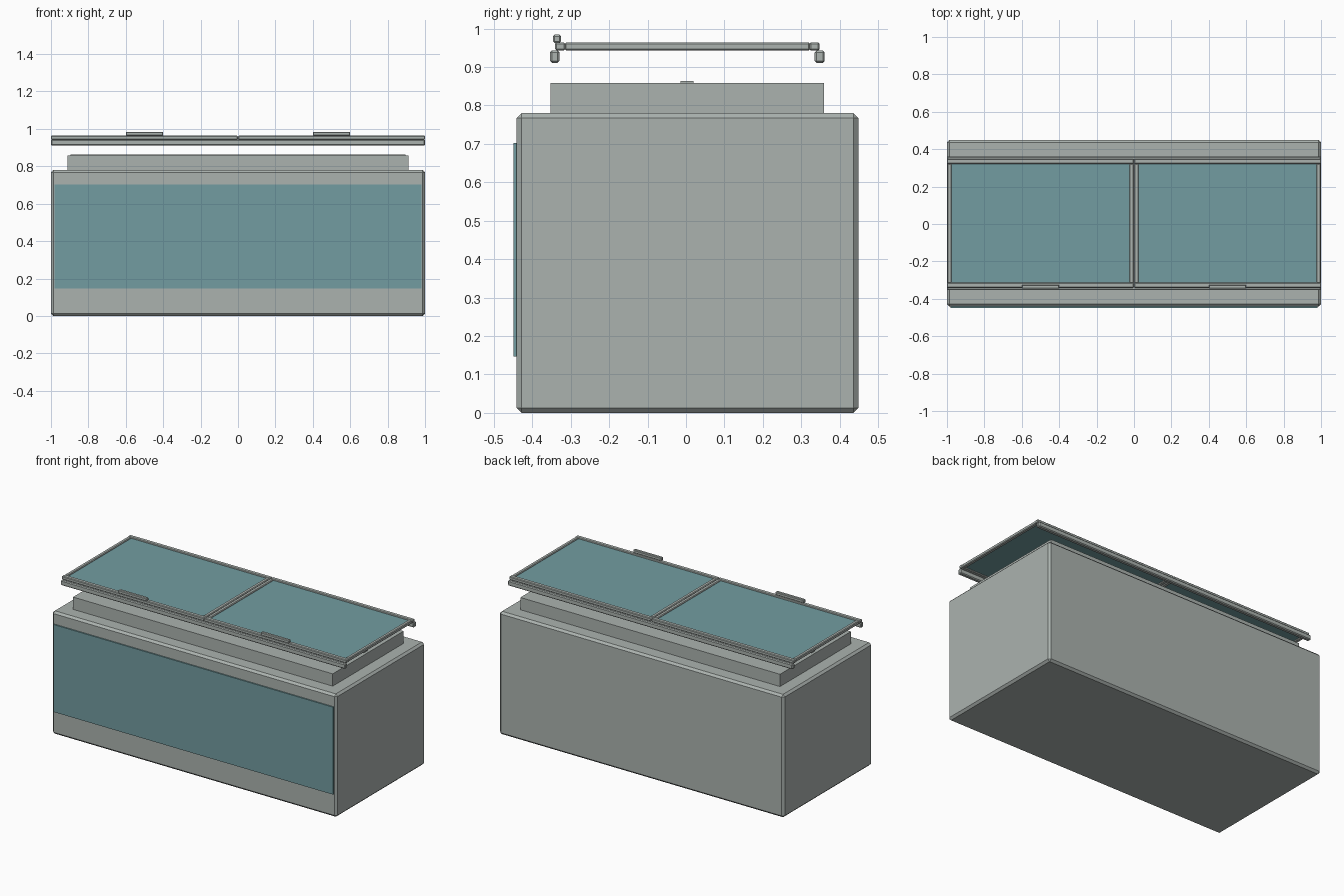
import bpy
import math

if "Cube" in bpy.data.objects:
    bpy.data.objects.remove(bpy.data.objects["Cube"])


def material(name, rgb):
    m = bpy.data.materials.new(name)
    m.diffuse_color = (*rgb, 1)
    m.use_nodes = True
    m.node_tree.nodes["Principled BSDF"].inputs["Base Color"].default_value = m.diffuse_color
    return m


grey = material("light grey", (0.41, 0.45, 0.43))
teal = material("teal glass", (0.17, 0.335, 0.355))


def box(name, x, y, z, mat=grey, bevel=0.0):
    """Box from (min, max) ranges, with an optional chamfer."""
    bpy.ops.mesh.primitive_cube_add(
        size=1, location=[(a + b) / 2 for a, b in (x, y, z)])
    ob = bpy.context.object
    ob.name = name
    ob.scale = [b - a for a, b in (x, y, z)]
    bpy.ops.object.transform_apply(location=False, rotation=False, scale=True)
    ob.data.materials.append(mat)
    if bevel:
        mod = ob.modifiers.new("chamfer", "BEVEL")
        mod.width = bevel
        mod.segments = 1
        bpy.ops.object.modifier_apply(modifier=mod.name)
        bpy.ops.object.shade_smooth_by_angle(angle=math.radians(30))
    return ob


# Cabinet, raised collar and centre divider
box("cabinet", (-1, 1), (-0.441, 0.449), (0, 0.78), bevel=0.013)
box("collar", (-0.912, 0.912), (-0.352, 0.359), (0.77, 0.858))
box("divider", (-0.895, 0.895), (-0.014, 0.02), (0.85, 0.863))

# Coloured panel on the cabinet front
box("front_panel", (-0.982, 0.982), (-0.449, -0.44), (0.147, 0.702), teal)

# Long rails that carry the lids
box("front_rail", (-1, 1), (-0.354, -0.329), (0.911, 0.943), bevel=0.005)
box("back_rail", (-1, 1), (0.335, 0.361), (0.911, 0.943), bevel=0.005)

# Two framed glass lids, one on each side
for side, s in (("left", -1), ("right", 1)):
    def span(a, b):
        return tuple(sorted((s * a, s * b)))

    z = (0.943, 0.964)
    box(side + "_lid_front_bar", span(0.001, 1), (-0.341, -0.314), z, bevel=0.004)
    box(side + "_lid_back_bar", span(0.001, 1), (0.321, 0.348), z, bevel=0.004)
    box(side + "_lid_outer_bar", span(0.975, 0.998), (-0.316, 0.323), z, bevel=0.004)
    box(side + "_lid_inner_bar", span(0.001, 0.025), (-0.316, 0.323), z, bevel=0.004)
    box(side + "_lid_glass", span(0.02, 0.98), (-0.318, 0.325), (0.950, 0.957), teal)
    box(side + "_handle", span(0.4, 0.6), (-0.346, -0.325), (0.963, 0.984), bevel=0.004)
